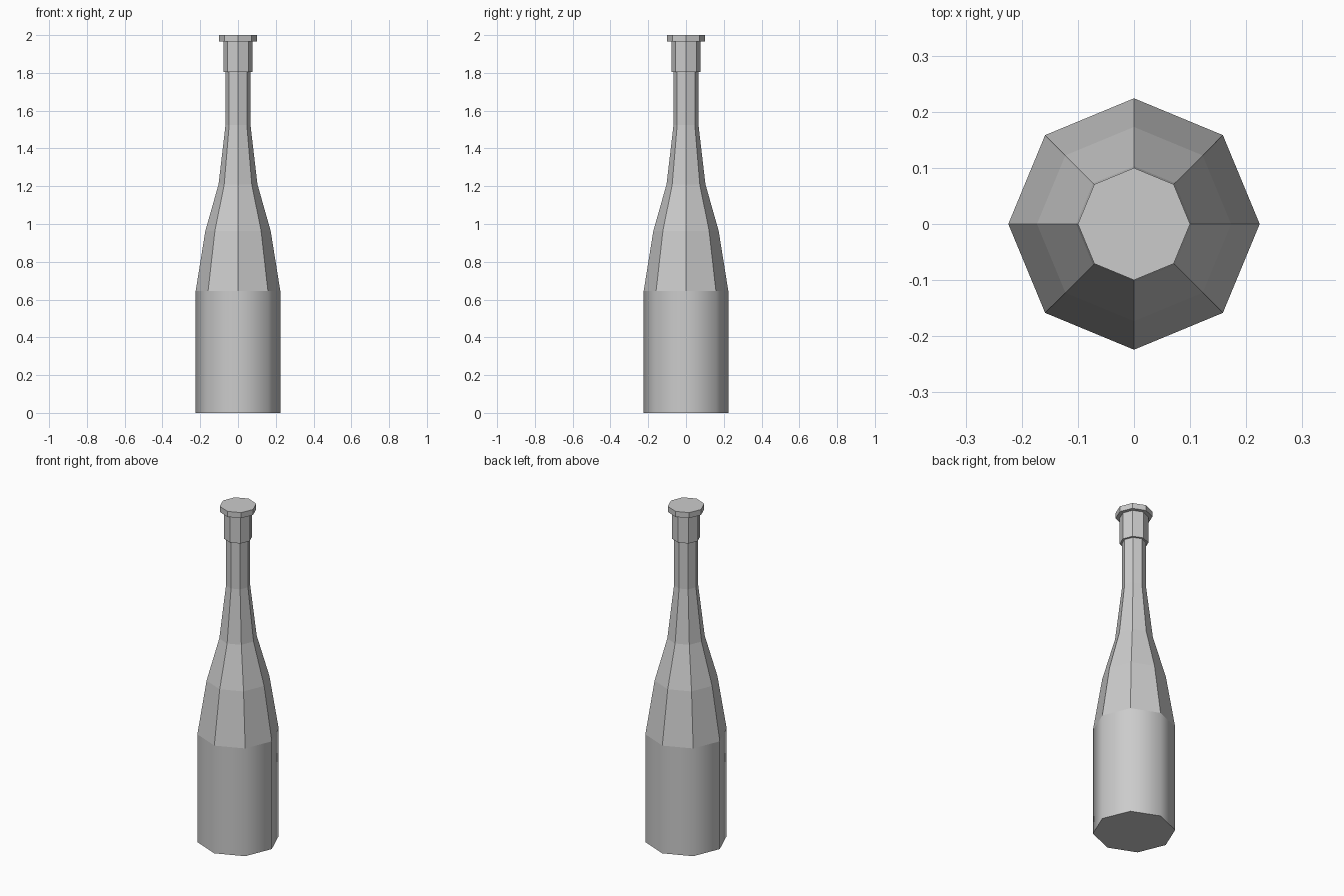
import bpy, bmesh
from math import cos, sin, tau

if "Cube" in bpy.data.objects:
    bpy.data.objects.remove(bpy.data.objects["Cube"])

SIDES = 8


def lathe(name, profile, cap_bottom=False, cap_top=False, smooth=False):
    """Revolve (radius, z) points into an eight-sided shell."""
    bm = bmesh.new()
    rings = [[bm.verts.new((r * cos(tau * i / SIDES), r * sin(tau * i / SIDES), z))
              for i in range(SIDES)] for r, z in profile]
    for low, high in zip(rings, rings[1:]):
        for i in range(SIDES):
            j = (i + 1) % SIDES
            face = bm.faces.new((low[i], low[j], high[j], high[i]))
            face.smooth = smooth
    if cap_bottom:
        bm.faces.new(rings[0][::-1])
    if cap_top:
        bm.faces.new(rings[-1])
    mesh = bpy.data.meshes.new(name)
    bm.to_mesh(mesh)
    bm.free()
    obj = bpy.data.objects.new(name, mesh)
    bpy.context.collection.objects.link(obj)
    return obj


# Smooth-shaded lower body with a flat base
lathe("body", [(0.224, 0), (0.224, 0.645)], cap_bottom=True, smooth=True)

# Faceted shoulder tapering into the neck
lathe("shoulder_and_neck", [(0.224, 0.645), (0.173, 0.963), (0.103, 1.21),
                            (0.066, 1.525), (0.066, 1.805)])

# Collar stepping out from the neck
lathe("collar", [(0.066, 1.805), (0.078, 1.805), (0.078, 1.967)])

# Wider closed lip on top
lathe("lip", [(0.078, 1.967), (0.1, 1.967), (0.1, 2.0)], cap_top=True)
